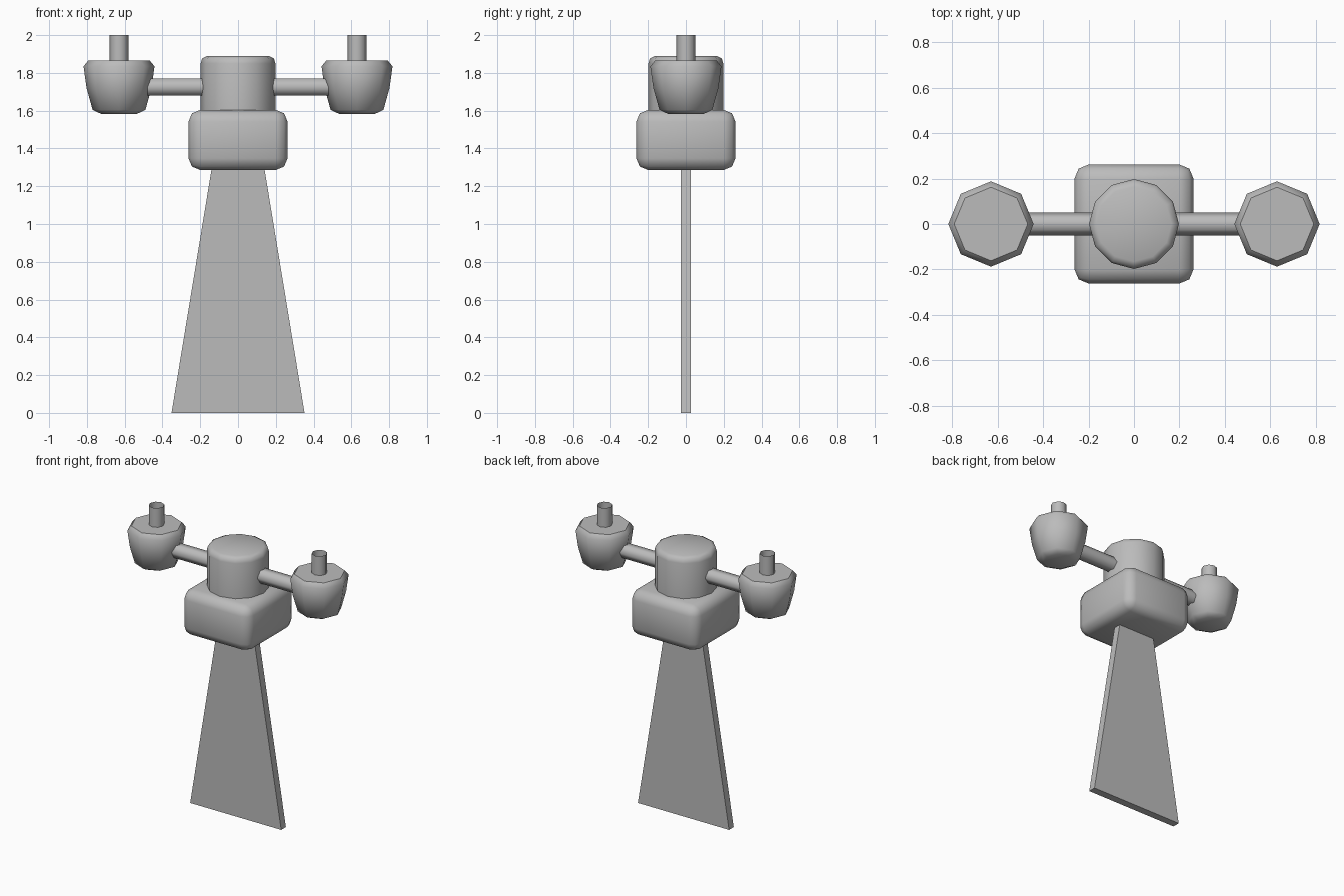
import bpy, bmesh, math

old = bpy.data.objects.get("Cube")
if old:
    bpy.data.objects.remove(old, do_unlink=True)

grey = bpy.data.materials.new("plain grey")
grey.use_nodes = True
COLOUR = (0.5, 0.5, 0.5, 1)
grey.diffuse_color = COLOUR
grey.node_tree.nodes["Principled BSDF"].inputs["Base Color"].default_value = COLOUR


def finish(name, bm, smooth=None):
    """Turn a bmesh into a named grey object, smooth below the given angle."""
    bmesh.ops.recalc_face_normals(bm, faces=bm.faces)
    mesh = bpy.data.meshes.new(name)
    bm.to_mesh(mesh)
    bm.free()
    mesh.materials.append(grey)
    obj = bpy.data.objects.new(name, mesh)
    bpy.context.collection.objects.link(obj)
    if smooth:
        bpy.ops.object.select_all(action="DESELECT")
        obj.select_set(True)
        bpy.context.view_layer.objects.active = obj
        bpy.ops.object.shade_smooth_by_angle(angle=math.radians(smooth))
    return obj


def lathe(name, profile, sides, x=0, caps=True, smooth=50):
    """Stack polygon rings given as (radius, height) and skin them."""
    bm = bmesh.new()
    turn = 2 * math.pi / sides
    rings = [[bm.verts.new((x + r * math.cos(i * turn), r * math.sin(i * turn), z))
              for i in range(sides)] for r, z in profile]
    for low, high in zip(rings, rings[1:]):
        for i in range(sides):
            j = (i + 1) % sides
            bm.faces.new((low[i], low[j], high[j], high[i]))
    if caps:
        bm.faces.new(rings[0][::-1])
        bm.faces.new(rings[-1])
    return finish(name, bm, smooth)


# Flat tapering stand
bm = bmesh.new()
bmesh.ops.create_cube(bm, size=1)
for v in bm.verts:
    top = v.co.z > 0
    v.co = (math.copysign(0.132 if top else 0.352, v.co.x),
            math.copysign(0.026, v.co.y), 1.34 if top else 0)
finish("stand", bm)

# Rounded square block
bm = bmesh.new()
bmesh.ops.create_cube(bm, size=1)
for v in bm.verts:
    v.co = (v.co.x * 0.524, v.co.y * 0.524, 1.445 + v.co.z * 0.318)
bmesh.ops.bevel(bm, geom=bm.edges[:], offset=0.062, segments=2,
                profile=0.5, affect="EDGES")
finish("block", bm, 60)

# Drum on top of the block
lathe("drum", [(0.198, 1.58), (0.198, 1.85), (0.19, 1.877), (0.165, 1.889)], 12)

# Arm, cup and open pipe on each side
for side, label in ((1, "left"), (-1, "right")):
    arm = lathe(label + "_arm", [(0.051, 0.15), (0.051, 0.5)], 6, smooth=65)
    arm.rotation_euler = (0, side * math.pi / 2, 0)
    # spin the hexagon so its corners point front and back
    for v in arm.data.vertices:
        v.co.x, v.co.y = -v.co.y, v.co.x
    arm.location.z = 1.725
    lathe(label + "_cup", [(0.095, 1.583), (0.14, 1.605), (0.172, 1.72),
                           (0.188, 1.835), (0.162, 1.866)], 8, side * 0.63)
    lathe(label + "_pipe", [(0.05, 1.85), (0.05, 2.0)], 8, side * 0.63, caps=False)
